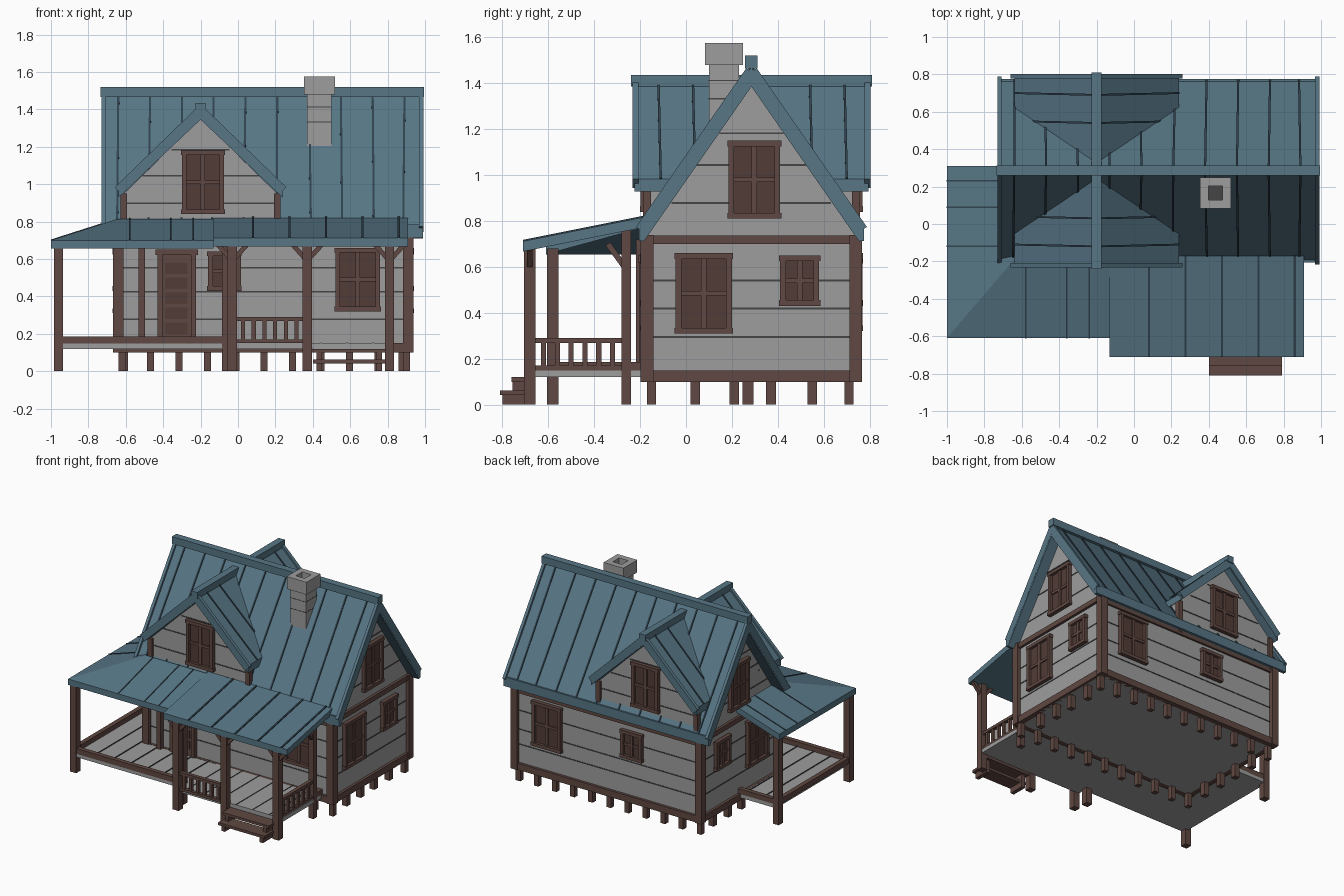
import bpy, bmesh, random
from mathutils import Vector

random.seed(4)
cube = bpy.data.objects.get("Cube")
if cube:
    bpy.data.objects.remove(cube)


def material(name, rgb):
    m = bpy.data.materials.new(name)
    m.use_nodes = True
    m.diffuse_color = (*rgb, 1)
    m.node_tree.nodes["Principled BSDF"].inputs["Base Color"].default_value = (*rgb, 1)
    return m


BLUE = material("roof_blue", (0.095, 0.18, 0.235))
SEAM = material("roof_seam", (0.03, 0.055, 0.075))
GREY = material("plank_grey", (0.34, 0.34, 0.34))
GAP = material("plank_gap", (0.06, 0.06, 0.06))
WOOD = material("timber_brown", (0.115, 0.064, 0.054))
DARK = material("panel_brown", (0.085, 0.045, 0.038))


def solid(name, base, offset, mat):
    """Extrude a planar polygon along an offset vector."""
    bm = bmesh.new()
    face = bm.faces.new([bm.verts.new(p) for p in base])
    ext = bmesh.ops.extrude_face_region(bm, geom=[face], use_keep_orig=True)
    moved = [g for g in ext["geom"] if isinstance(g, bmesh.types.BMVert)]
    bmesh.ops.translate(bm, verts=moved, vec=Vector(offset))
    bmesh.ops.recalc_face_normals(bm, faces=bm.faces)
    mesh = bpy.data.meshes.new(name)
    bm.to_mesh(mesh)
    bm.free()
    mesh.materials.append(mat)
    ob = bpy.data.objects.new(name, mesh)
    bpy.context.collection.objects.link(ob)
    return ob


def box(name, x0, x1, y0, y1, z0, z1, mat):
    return solid(name, [(x0, y0, z0), (x1, y0, z0), (x1, y1, z0), (x0, y1, z0)], (0, 0, z1 - z0), mat)


def bar(name, a, b, w, h, mat, up=(0, 0, 1)):
    """Rectangular beam from a to b."""
    a, b = Vector(a), Vector(b)
    d = (b - a).normalized()
    s = d.cross(Vector(up)).normalized()
    t = s.cross(d)
    base = [a + s * i * w / 2 + t * j * h / 2 for i, j in ((-1, -1), (1, -1), (1, 1), (-1, 1))]
    return solid(name, base, b - a, mat)


def post(name, x, y, z1, w=0.05, z0=0):
    box(name, x - w / 2, x + w / 2, y - w / 2, y + w / 2, z0, z1, WOOD)


# House and roof dimensions
L, R, F, B = -0.64, 0.91, -0.17, 0.74
MID, RIDGE, PITCH = 0.285, 1.47, 1.44
DX, DRIDGE, DPITCH = -0.2, 1.41, 0.97


def roof_z(y):
    return RIDGE - PITCH * abs(y - MID)


def dormer_z(x):
    return DRIDGE - DPITCH * abs(x - DX)


# Main body and cross gable
solid("house_walls", [(L, F, 0.1), (L, B, 0.1), (L, B, 0.74), (L, MID, 1.40), (L, F, 0.74)], (R - L, 0, 0), GREY)
solid("dormer_walls", [(-0.61, F, 0.7), (0.21, F, 0.7), (0.21, F, 0.95), (DX, F, 1.35), (-0.61, F, 0.95)],
      (0, B - F, 0), GREY)

# Timber frame
for x in (L, R):
    for y in (F, B):
        post("corner_post", x, y, 0.74, 0.055, 0.1)
    box("sill_side", x - 0.02, x + 0.02, F, B, 0.1, 0.15, WOOD)
    box("tie_beam", x - 0.02, x + 0.02, F, B, 0.70, 0.738, WOOD)
for y in (F, B):
    box("sill_long", L, R, y - 0.02, y + 0.02, 0.1, 0.15, WOOD)
    box("wall_plate", L, R, y - 0.015, y + 0.015, 0.68, 0.73, WOOD)
    for x in (-0.61, 0.21):
        post("dormer_post", x, y, 0.95, 0.035, 0.7)

# Main roof and dormer roof slabs
for s in (-1, 1):
    e = MID + s * 0.48
    solid("main_roof", [(-0.73, MID, RIDGE), (-0.73, e, roof_z(e)), (-0.73, e - s * 0.01, roof_z(e) - 0.07),
                        (-0.73, MID, RIDGE - 0.085)], (1.72, 0, 0), BLUE)
    for i in range(10):
        x = -0.64 + i * 0.17
        tilt = random.uniform(-0.012, 0.012)
        bar("roof_seam", (x, MID, RIDGE), (x + tilt, e, roof_z(e)), 0.011, 0.012, SEAM)
    # raised edge strips at the gable ends and the eave
    for x in (-0.72, 0.98):
        bar("roof_verge", (x, MID, RIDGE - 0.02), (x, e, roof_z(e) - 0.02), 0.022, 0.055, BLUE)
    bar("roof_eave", (-0.73, e, roof_z(e) - 0.03), (0.99, e, roof_z(e) - 0.03), 0.02, 0.07, BLUE)
    d = DX + s * 0.44
    solid("dormer_roof", [(DX, -0.225, DRIDGE), (d, -0.225, dormer_z(d)), (d, -0.225, dormer_z(d) - 0.055),
                          (DX, -0.225, DRIDGE - 0.065)], (0, 1.02, 0), BLUE)
    for y in (-0.22, 0.79):
        bar("dormer_verge", (DX, y, DRIDGE - 0.02), (d, y, dormer_z(d) - 0.02), 0.025, 0.055, BLUE)
    for y in (-0.12, 0.03, 0.54, 0.69):
        bar("dormer_seam", (DX, y, DRIDGE), (d, y + 0.01, dormer_z(d)), 0.01, 0.012, SEAM)
box("main_ridge_cap", -0.735, 0.995, MID - 0.027, MID + 0.027, 1.465, 1.52, BLUE)
box("dormer_ridge_cap", DX - 0.026, DX + 0.026, -0.24, 0.81, 1.385, 1.435, BLUE)

# Porch roofs: right front, left front and left side meeting at a hip
DOWN = (0, 0, -0.045)
solid("porch_roof_right", [(-0.13, -0.71, 0.712), (0.91, -0.71, 0.712), (0.91, F, 0.82), (-0.13, F, 0.82)], DOWN, BLUE)
solid("porch_roof_front", [(-1, -0.61, 0.70), (-0.13, -0.61, 0.70), (-0.13, -0.19, 0.815), (L, -0.19, 0.815)], DOWN, BLUE)
solid("porch_roof_side", [(-1, -0.61, 0.70), (L, -0.19, 0.815), (L, 0.31, 0.815), (-1, 0.31, 0.70)], DOWN, BLUE)
for i in range(5):
    x = 0.08 + i * 0.195
    bar("porch_seam", (x, -0.71, 0.712), (x, F, 0.82), 0.012, 0.012, SEAM)
for x in (-0.58, -0.36, -0.24):
    bar("porch_seam", (x, -0.61, 0.70), (x, -0.19, 0.815), 0.008, 0.008, SEAM)
for y in (-0.12, 0.09, 0.23):
    bar("porch_seam", (-1, y, 0.70), (L, y, 0.815), 0.008, 0.008, SEAM)

# Porch deck with board gaps
box("deck_right", -0.05, 0.83, -0.66, F, 0.12, 0.15, GREY)
box("deck_front", -0.96, -0.05, -0.60, F, 0.12, 0.148, GREY)
box("deck_side", -0.96, L, F, 0.29, 0.12, 0.148, GREY)
for i in range(12):
    x = -0.82 + i * 0.14
    front = -0.66 if x > -0.05 else -0.60
    back = 0.29 if x < L else F
    box("deck_gap", x, x + 0.007, front, back, 0.147, 0.153, GAP)

# Porch posts and braces
for x in (-0.03, 0.37, 0.81):
    post("porch_post", x, -0.685 + 0.005, 0.69)
    for s in (-1, 1):
        bar("post_brace", (x, -0.68, 0.59), (x + s * 0.09, -0.68, 0.69), 0.025, 0.025, WOOD)
for x, y in ((-0.96, -0.58), (-0.96, 0.27), (-0.06, -0.58)):
    post("porch_post", x, y, 0.68)
post("side_post", 0.81, -0.26, 0.78, 0.042)
bar("side_brace", (0.81, -0.26, 0.59), (0.81, -0.34, 0.70), 0.025, 0.025, WOOD)
post("wall_post", -0.515, -0.2, 0.72, 0.035, 0.12)

# Low rails round the left porch
box("low_rail_front", -0.96, -0.05, -0.60, -0.565, 0.145, 0.185, WOOD)
box("low_rail_side", -0.98, -0.945, -0.58, 0.27, 0.145, 0.185, WOOD)
box("low_rail_back", -0.96, L, 0.255, 0.29, 0.145, 0.185, WOOD)
box("low_rail_right", 0.79, 0.83, -0.28, F, 0.145, 0.185, WOOD)


def balustrade(a, b, count):
    a, b = Vector(a), Vector(b)
    for z, h in ((0.28, 0.022), (0.16, 0.02)):
        lift = Vector((0, 0, z))
        bar("rail", a + lift, b + lift, 0.028, h, WOOD)
    for i in range(1, count + 1):
        p = a.lerp(b, i / (count + 1))
        post("baluster", p.x, p.y, 0.28, 0.022, 0.15)


balustrade((-0.03, -0.68, 0), (0.37, -0.68, 0), 6)
balustrade((0.81, -0.68, 0), (0.81, -0.26, 0), 6)

# Steps
box("step_upper", 0.40, 0.79, -0.76, -0.66, 0.10, 0.12, WOOD)
box("step_lower", 0.40, 0.79, -0.81, -0.70, 0.042, 0.062, WOOD)
for x in (0.42, 0.74):
    box("stringer_low", x, x + 0.03, -0.80, -0.68, 0, 0.045, WOOD)
    box("stringer_high", x, x + 0.03, -0.755, -0.68, 0, 0.10, WOOD)

# Stilts under the house
for i in range(11):
    for y in (-0.15, 0.71):
        post("stilt", -0.62 + i * 0.152, y, 0.11, 0.038)
for y in (0.04, 0.21, 0.37, 0.55):
    for x in (-0.61, 0.88):
        post("stilt", x, y, 0.11, 0.042)


def plate(name, side, u0, u1, z0, z1, d0, d1, mat):
    """Box lying on one outer wall, from depth d0 to d1."""
    if side in ("front", "back"):
        s, w = (-1, F) if side == "front" else (1, B)
        return box(name, u0, u1, w + s * d0, w + s * d1, z0, z1, mat)
    s, w = (-1, L) if side == "left" else (1, R)
    return box(name, w + s * d0, w + s * d1, u0, u1, z0, z1, mat)


def window(side, u0, u1, z0, z1):
    t, um, zm = 0.025, (u0 + u1) / 2, (z0 + z1) / 2
    plate("window_panes", side, u0, u1, z0, z1, 0, 0.009, DARK)
    for a, b in ((u0, u0 + t), (u1 - t, u1)):
        plate("window_jamb", side, a, b, z0, z1, 0, 0.028, WOOD)
    for a, b in ((z0, z0 + t), (z1 - t, z1)):
        plate("window_rail", side, u0 - 0.005, u1 + 0.005, a, b, 0, 0.03, WOOD)
    plate("window_mullion", side, um - 0.012, um + 0.012, z0, z1, 0, 0.02, WOOD)
    plate("window_bar", side, u0, u1, zm - 0.01, zm + 0.01, 0, 0.018, WOOD)


# Windows, alike on opposite walls
for side in ("front", "back"):
    window(side, 0.52, 0.76, 0.32, 0.66)
    window(side, -0.16, 0.015, 0.43, 0.64)
    window(side, -0.30, -0.075, 0.84, 1.18)
for side in ("left", "right"):
    window(side, -0.045, 0.20, 0.31, 0.66)
    window(side, 0.41, 0.58, 0.43, 0.65)
    window(side, 0.185, 0.41, 0.81, 1.15)

# Door with recessed panels
plate("door", "front", -0.42, -0.23, 0.15, 0.63, 0, 0.02, WOOD)
for i in range(5):
    z = 0.20 + i * 0.08
    plate("door_panel", "front", -0.39, -0.27, z, z + 0.06, 0.02, 0.024, DARK)
for a in (-0.43, -0.25):
    plate("door_jamb", "front", a, a + 0.025, 0.15, 0.64, 0, 0.035, WOOD)
plate("door_head", "front", -0.44, -0.215, 0.62, 0.65, 0, 0.038, WOOD)

# Plank gaps, clipped to the gable outlines
for z in (0.28, 0.41, 0.55, 0.88, 1.03, 1.18):
    for side in ("front", "back", "left", "right"):
        long_wall = side in ("front", "back")
        if z < 0.7:
            u0, u1 = (L, R) if long_wall else (F, B)
        else:
            half = min(0.41, (1.33 - z) / DPITCH) if long_wall else (1.38 - z) / PITCH
            centre = DX if long_wall else MID
            u0, u1 = centre - half, centre + half
        zz = z + random.uniform(-0.015, 0.015)
        plate("plank_gap", side, u0, u1, zz, zz + 0.008, 0, 0.003, GAP)


# Hollow chimney
def ring(name, x, y, r, t, z0, z1):
    for s in (-1, 1):
        c = s * (r - t / 2)
        box(name, x + c - t / 2, x + c + t / 2, y - r, y + r, z0, z1, GREY)
        box(name, x - r + t, x + r - t, y + c - t / 2, y + c + t / 2, z0, z1, GREY)


ring("chimney_stack", 0.435, 0.165, 0.065, 0.027, 1.15, 1.49)
ring("chimney_cap", 0.435, 0.165, 0.083, 0.045, 1.48, 1.575)
for z in (1.33, 1.41):
    box("chimney_joint", 0.369, 0.501, 0.099, 0.231, z, z + 0.005, GAP)
